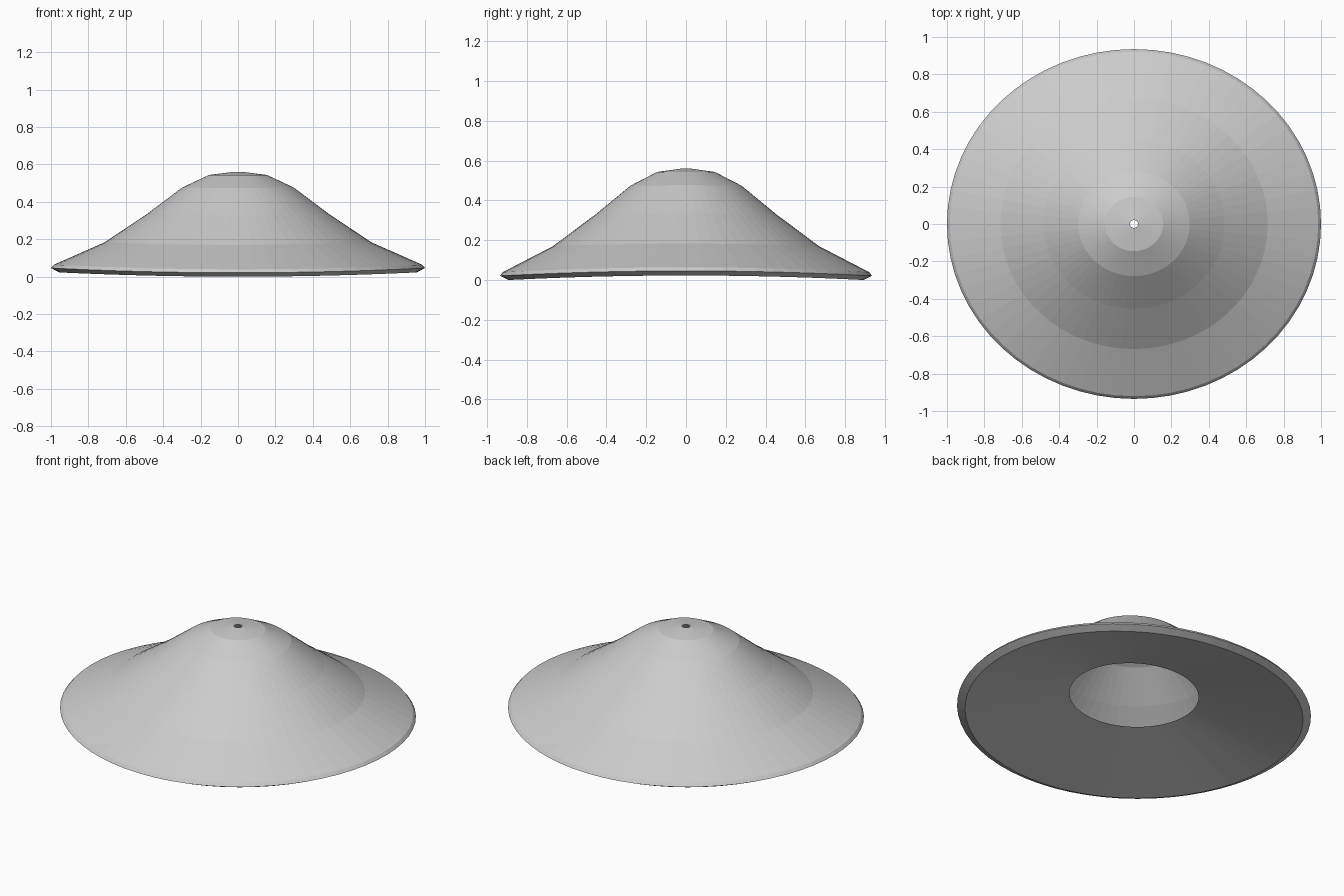
import bpy, bmesh
from math import cos, sin, pi

cube = bpy.data.objects.get("Cube")
if cube:
    bpy.data.objects.remove(cube)

SEGMENTS = 64
DEPTH_RATIO = 0.935   # front-to-back squash of the oval
SADDLE = 0.0125       # sides of the brim lift, front and back dip

# radius, height: underside opening, rim, brim, crown, vent hole
PROFILE = [(0.365, 0.14), (0.955, 0.016), (1.0, 0.038), (0.985, 0.056),
           (0.715, 0.181), (0.485, 0.338), (0.298, 0.48), (0.155, 0.548),
           (0.022, 0.565)]


def flat_material(name, colour):
    mat = bpy.data.materials.new(name)
    mat.use_nodes = True
    mat.diffuse_color = colour
    bsdf = next(n for n in mat.node_tree.nodes if n.type == 'BSDF_PRINCIPLED')
    bsdf.inputs["Base Color"].default_value = colour
    return mat


def lathe_oval(name, profile, mat):
    bm = bmesh.new()
    rings = []
    for r, z in profile:
        ring = []
        for i in range(SEGMENTS):
            a = 2 * pi * i / SEGMENTS
            lift = SADDLE * r * r * cos(2 * a)
            ring.append(bm.verts.new((r * cos(a), DEPTH_RATIO * r * sin(a), z + lift)))
        rings.append(ring)
    for low, high in zip(rings, rings[1:]):
        for i in range(SEGMENTS):
            j = (i + 1) % SEGMENTS
            bm.faces.new((low[i], low[j], high[j], high[i]))
    # rest the lowest point on the ground
    bottom = min(v.co.z for v in bm.verts)
    bmesh.ops.translate(bm, verts=bm.verts, vec=(0, 0, -bottom))
    mesh = bpy.data.meshes.new(name)
    bm.to_mesh(mesh)
    bm.free()
    mesh.materials.append(mat)
    obj = bpy.data.objects.new(name, mesh)
    bpy.context.collection.objects.link(obj)
    return obj


# Wide oval hat shell with a hollow crown
lathe_oval("hat_shell", PROFILE, flat_material("light_grey", (0.6, 0.6, 0.6, 1)))
